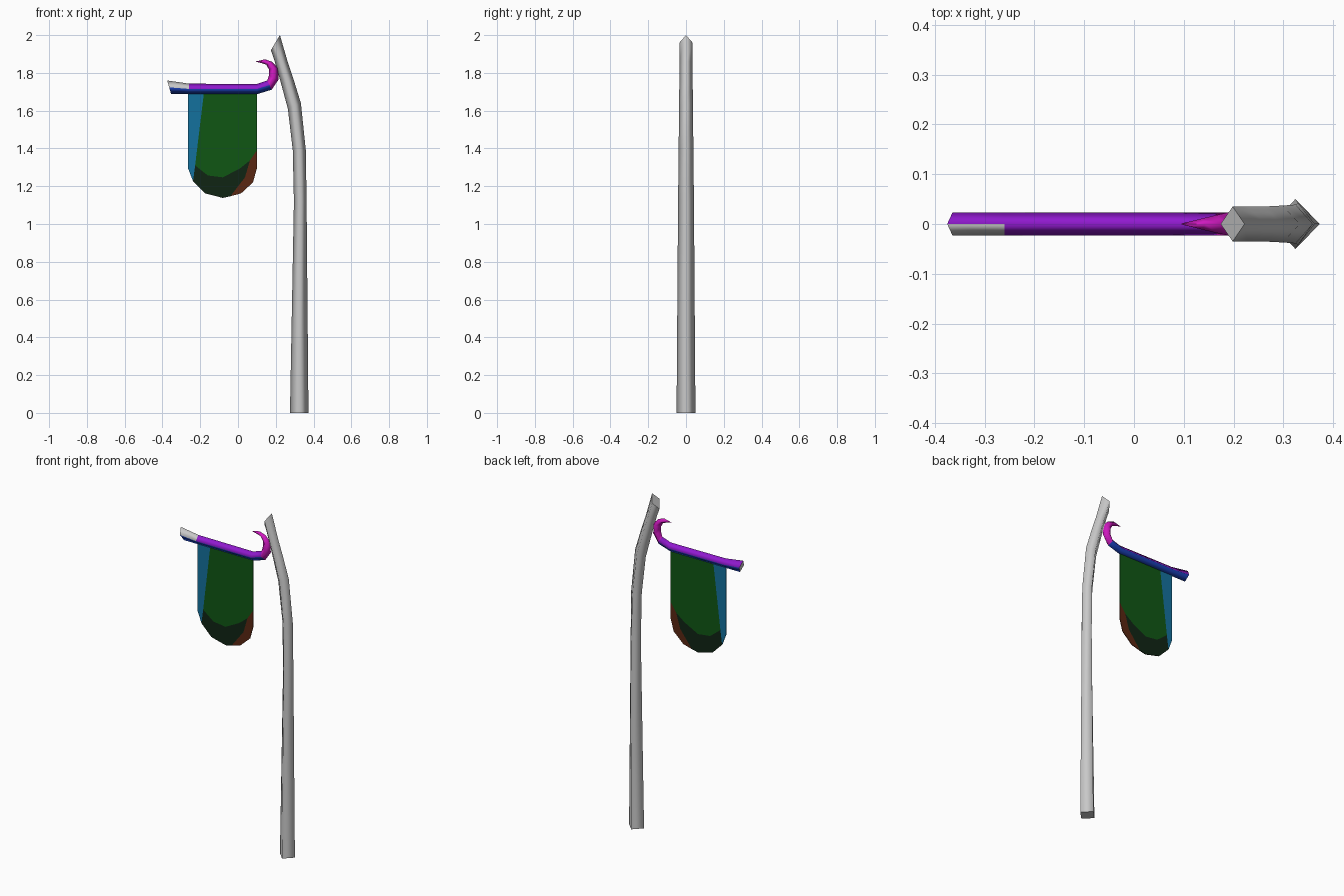
import bpy
import bmesh
from mathutils import Vector

cube = bpy.data.objects.get("Cube")
if cube:
    bpy.data.objects.remove(cube, do_unlink=True)


def material(name, red, green, blue):
    mat = bpy.data.materials.new(name)
    mat.use_nodes = True
    color = (red, green, blue, 1)
    mat.diffuse_color = color
    shader = mat.node_tree.nodes["Principled BSDF"]
    shader.inputs["Base Color"].default_value = color
    shader.inputs["Roughness"].default_value = 0.9
    return mat


grey = material("pole grey", .58, .58, .58)
purple = material("arm purple", .28, .01, .62)
blue = material("arm underside blue", .01, .05, .45)
magenta = material("hook magenta", .62, .01, .52)
green = material("banner green", .005, .094, .007)
dark_green = material("banner dark green", .005, .018, .007)
brown = material("banner brown", .1, .02, .006)
teal = material("banner teal", .007, .165, .34)


def make_object(name, bm, materials):
    bmesh.ops.recalc_face_normals(bm, faces=bm.faces)
    mesh = bpy.data.meshes.new(name)
    bm.to_mesh(mesh)
    bm.free()
    for mat in materials:
        mesh.materials.append(mat)
    obj = bpy.data.objects.new(name, mesh)
    bpy.context.scene.collection.objects.link(obj)
    return obj


def diamond_loft(name, rings, materials, paint):
    """Loft four-sided rings, each given by two opposite corners in the
    xz plane and a half width in y. paint(segment, side) picks the colour."""
    bm = bmesh.new()
    loops = []
    for ax, az, bx, bz, half in rings:
        a, b = Vector((ax, 0, az)), Vector((bx, 0, bz))
        mid, out = (a + b) / 2, Vector((0, half, 0))
        loops.append([bm.verts.new(p) for p in (a, mid - out, b, mid + out)])
    for seg, (low, high) in enumerate(zip(loops, loops[1:])):
        for side in range(4):
            nxt = (side + 1) % 4
            face = bm.faces.new((low[side], low[nxt], high[nxt], high[side]))
            face.smooth = True
            face.material_index = paint(seg, side)
    # Flat end caps with crisp rims
    for loop in (loops[0], loops[-1]):
        cap = bm.faces.new(loop)
        for edge in cap.edges:
            edge.smooth = False
    return make_object(name, bm, materials)


# Bent pole with a slanted cut at the top
diamond_loft("pole", [
    (.275, 0, .373, 0, .05),
    (.296, 1.12, .363, 1.12, .042),
    (.29, 1.39, .359, 1.39, .039),
    (.264, 1.61, .333, 1.64, .037),
    (.222, 1.765, .296, 1.76, .035),
    (.19, 1.875, .264, 1.855, .035),
    (.174, 1.92, .222, 2, .035),
], [grey], lambda seg, side: 0)


# Arm: grey front tip, purple above, blue below, magenta hook
def paint_arm(seg, side):
    if seg > 2:
        return 3
    if side in (1, 2):
        return 2
    return 0 if seg == 0 and side == 0 else 1


diamond_loft("banner_arm", [
    (-.375, 1.76, -.354, 1.687, .023),
    (-.26, 1.743, -.26, 1.687, .023),
    (.1, 1.741, .1, 1.687, .023),
    (.155, 1.76, .178, 1.711, .023),
    (.163, 1.785, .215, 1.765, .023),
    (.163, 1.82, .213, 1.825, .023),
    (.15, 1.843, .182, 1.858, .018),
    (.13, 1.85, .143, 1.872, .011),
    (.095, 1.859, .096, 1.861, .001),
], [grey, purple, blue, magenta], paint_arm)

# Hanging banner: flat patches sharing their border points
points = {
    "top_left": (-.264, 1.715), "top_seam": (-.178, 1.715),
    "top_right": (.1, 1.715),
    "side_left": (-.264, 1.294), "low_left": (-.238, 1.226),
    "seam_left": (-.227, 1.31), "curve_left": (-.16, 1.257),
    "curve_mid": (-.08, 1.247), "curve_right": (.01, 1.294),
    "brown_peak": (.063, 1.336), "brown_side": (.1, 1.39),
    "brown_mid": (.037, 1.247), "brown_foot": (-.04, 1.147),
    "foot_left": (-.174, 1.162), "foot": (-.08, 1.138),
    "foot_right": (.016, 1.162), "low_right": (.079, 1.22),
    "side_right": (.1, 1.294),
}
patches = [
    "top_left top_seam seam_left low_left side_left",
    "top_seam top_right brown_side brown_peak curve_right curve_mid "
    "curve_left seam_left",
    "seam_left curve_left curve_mid curve_right brown_peak brown_mid "
    "brown_foot foot foot_left low_left",
    "brown_side side_right low_right foot_right brown_foot brown_mid "
    "brown_peak",
]
bm = bmesh.new()
verts = {key: bm.verts.new((x, 0, z)) for key, (x, z) in points.items()}
for index, patch in enumerate(patches):
    face = bm.faces.new([verts[key] for key in patch.split()])
    face.material_index = index
banner = make_object("banner", bm, [teal, green, dark_green, brown])
cloth = banner.modifiers.new("cloth thickness", "SOLIDIFY")
cloth.thickness = .004
cloth.offset = 0
